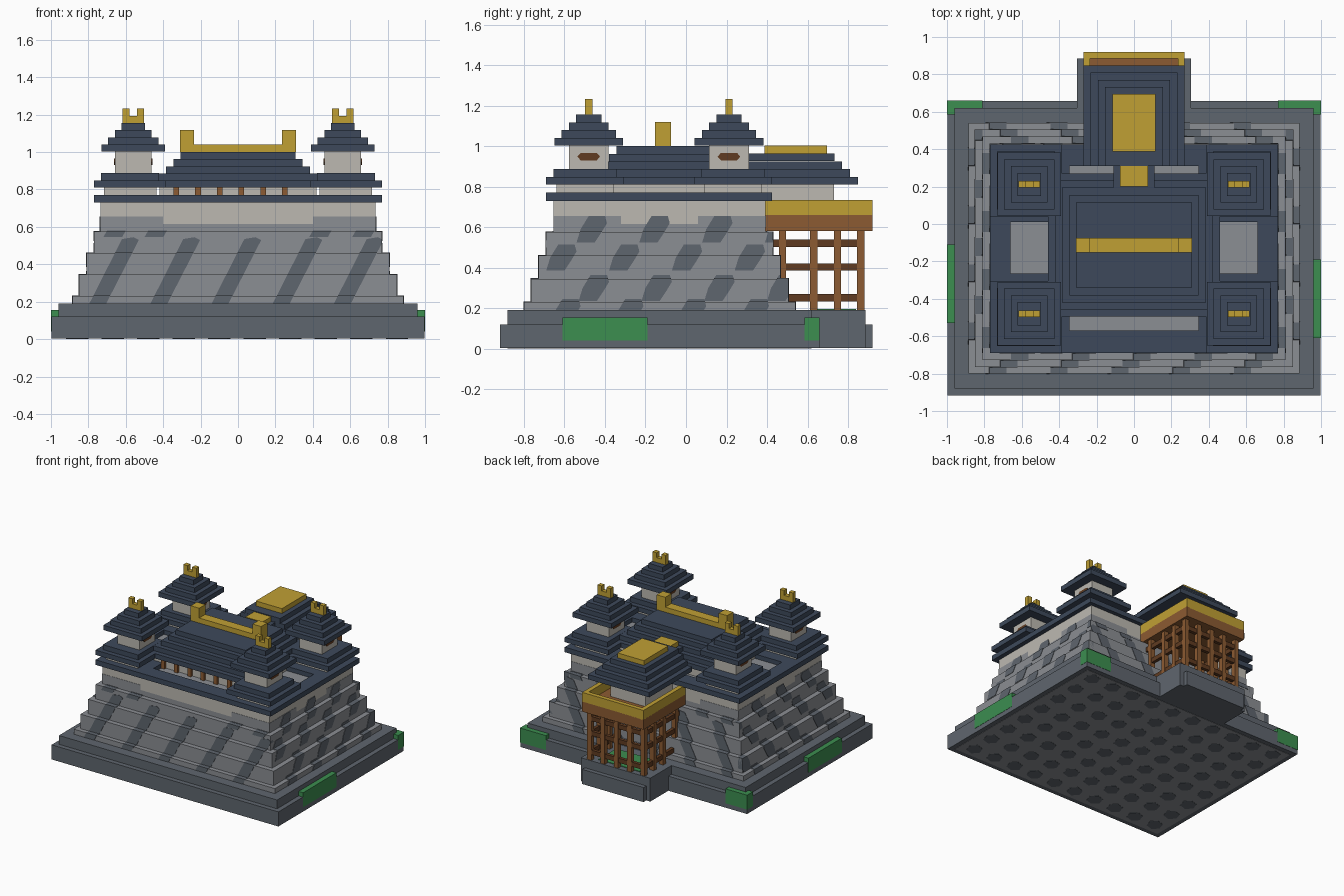
import bpy, bmesh

cube = bpy.data.objects.get("Cube")
if cube:
    bpy.data.objects.remove(cube)


def material(name, r, g, b):
    lin = [(c / 255 / 12.92) if c < 11 else ((c / 255 + 0.055) / 1.055) ** 2.4 for c in (r, g, b)]
    m = bpy.data.materials.new(name)
    m.use_nodes = True
    m.diffuse_color = (*lin, 1)
    m.node_tree.nodes["Principled BSDF"].inputs["Base Color"].default_value = (*lin, 1)
    return m


DARK = material("dark stone", 95, 102, 110)
LIGHT = material("light stone", 139, 142, 147)
PLASTER = material("plaster", 188, 185, 177)
ROOF = material("slate roof", 61, 73, 91)
GOLD = material("gold", 192, 160, 52)
WOOD = material("wood", 140, 91, 50)
BARK = material("dark wood", 96, 59, 33)
MOSS = material("moss green", 60, 142, 80)


def finish(name, mat, bm):
    bmesh.ops.recalc_face_normals(bm, faces=bm.faces)
    mesh = bpy.data.meshes.new(name)
    bm.to_mesh(mesh)
    bm.free()
    mesh.materials.append(mat)
    bpy.context.collection.objects.link(bpy.data.objects.new(name, mesh))


def boxes(name, mat, *specs):
    """Each spec is x0, x1, y0, y1, z0, z1."""
    bm = bmesh.new()
    for x0, x1, y0, y1, z0, z1 in specs:
        for v in bmesh.ops.create_cube(bm, size=1)["verts"]:
            v.co = (x1 if v.co.x > 0 else x0, y1 if v.co.y > 0 else y0, z1 if v.co.z > 0 else z0)
    finish(name, mat, bm)


def both(x0, x1, *rest):
    """A box and its mirror image across x."""
    return [(x0, x1, *rest), (-x1, -x0, *rest)]


def prism(bm, outline, place, a, b):
    """Extrude a 2D outline from depth a to depth b."""
    lo = [bm.verts.new(place(u, v, a)) for u, v in outline]
    hi = [bm.verts.new(place(u, v, b)) for u, v in outline]
    bm.faces.new(lo)
    bm.faces.new(hi)
    for i in range(len(lo)):
        j = (i + 1) % len(lo)
        bm.faces.new((lo[i], lo[j], hi[j], hi[i]))


def clip(poly, axis, limit, sign):
    """Keep the part of a convex outline on one side of a limit."""
    out = []
    for p, q in zip(poly, poly[1:] + poly[:1]):
        dp, dq = sign * (p[axis] - limit), sign * (q[axis] - limit)
        if dp >= 0:
            out.append(p)
        if dp * dq < 0:
            t = dp / (dp - dq)
            out.append(tuple(s + t * (e - s) for s, e in zip(p, q)))
    return out


def side_x(s):
    return lambda u, v, d: (s * d, u, v)


def side_y(s):
    return lambda u, v, d: (u, s * d + YC, v)


YC = -0.13

# Ground slabs with the gate landing at the back
boxes("ground_slab", DARK, (-0.998, 0.998, -0.918, 0.658, 0.004, 0.12),
      (-0.96, 0.96, -0.88, 0.62, 0.1, 0.19))
boxes("gate_landing", DARK, (-0.305, 0.305, 0.6, 0.885, 0.004, 0.19), (-0.27, 0.27, 0.8, 0.92, 0.004, 0.12))
boxes("moss_patches", MOSS, (0.95, 1, -0.61, -0.19, 0.04, 0.155), (-1, -0.95, -0.53, -0.11, 0.04, 0.155),
      (0.77, 1, 0.61, 0.66, 0.04, 0.155), (-1, -0.81, 0.61, 0.66, 0.04, 0.155),
      (0.95, 1, 0.585, 0.66, 0.04, 0.155), (-1, -0.95, 0.585, 0.66, 0.04, 0.155),
      (-0.18, 0.18, 0.62, 0.84, 0.185, 0.195))

# Spotted underside
boxes("underside", LIGHT, (-0.96, 0.96, -0.88, 0.62, 0.002, 0.006))
bm = bmesh.new()
hexagon = [(1, 0.3), (0.3, 1), (-0.7, 0.7), (-1, -0.3), (-0.3, -1), (0.7, -0.7)]
for i in range(10):
    for j in range(8):
        cx, cy = -0.86 + 0.19 * i, -0.79 + 0.19 * j
        prism(bm, [(cx + 0.06 * u, cy + 0.06 * v) for u, v in hexagon], lambda u, v, d: (u, v, d), 0, 0.004)
finish("underside_spots", DARK, bm)

# Stepped stone walls: half width, half depth, bottom, top
tiers = [(0.885, 0.67, 0.19, 0.23), (0.85, 0.635, 0.23, 0.345), (0.81, 0.597, 0.345, 0.46),
         (0.77, 0.56, 0.46, 0.575), (0.735, 0.523, 0.575, 0.615)]
boxes("stone_walls", LIGHT, *[(-hx, hx, YC - hy, YC + hy, z0 - 0.01, z1) for hx, hy, z0, z1 in tiers])
boxes("plaster_wall", PLASTER, (-0.735, 0.735, YC - 0.523, YC + 0.523, 0.615, 0.73))
boxes("stone_corners", LIGHT, *both(0.4, 0.737, -0.655, -0.32, 0.6, 0.655),
      *both(0.4, 0.737, 0.06, 0.395, 0.6, 0.655))

# Dark stones: slanted streaks on front and back, slanted blobs on the sides
streaks = [[(x, 0.18), (x + 0.09, 0.18), (x + 0.27, 0.53), (x + 0.24, 0.545), (x + 0.18, 0.535)]
           for x in [-0.8 + 0.327 * k for k in range(5)]]
streaks += [[(x, 0.545), (x + 0.1, 0.545), (x + 0.12, 0.58), (x + 0.02, 0.58)] for x in (-0.72, -0.5, 0.38, 0.61)]
blob = [(-0.07, -0.065), (0.02, -0.065), (0.05, -0.02), (0.08, 0.03), (0.07, 0.065), (-0.01, 0.065), (-0.05, 0)]
blobs = [[(y + 0.31 * k + u, z + v) for u, v in blob] for k in range(5)
         for y, z in ((-0.6, 0.18), (-0.46, 0.3), (-0.62, 0.45), (-0.47, 0.59))]
bm = bmesh.new()
for hx, hy, z0, z1 in tiers[:4] + [(0.738, 0.526, 0.575, 0.655)]:
    for outlines, place, half, mid, reach in ((streaks, side_y, hy, 0, hx), (blobs, side_x, hx, YC, hy)):
        for outline in outlines:
            part = clip(clip(outline, 1, z0 + 0.001, 1), 1, z1 + 0.003, -1)
            part = clip(clip(part, 0, mid - reach, 1), 0, mid + reach, -1)
            if len(part) > 2:
                for s in (-1, 1):
                    prism(bm, part, place(s), half - 0.04, half + 0.003)
finish("dark_stones", DARK, bm)

# Lower roof with open courts between the towers
boxes("lower_roof", ROOF, *both(0.345, 0.77, -0.69, -0.265, 0.73, 0.77), *both(0.345, 0.77, 0.01, 0.425, 0.73, 0.77),
      *both(0.66, 0.77, -0.27, 0.02, 0.73, 0.77),
      (-0.35, 0.35, -0.69, -0.57, 0.73, 0.77), (-0.35, 0.35, 0.31, 0.425, 0.73, 0.77))
boxes("court_floor", LIGHT, (-0.67, 0.67, -0.58, 0.32, 0.725, 0.735))

# Main hall
boxes("hall_wall", PLASTER, (-0.42, 0.42, -0.455, 0.23, 0.73, 0.82))
boxes("hall_posts", WOOD, *[(x - 0.015, x + 0.015, -0.475, -0.45, 0.73, 0.815)
                            for x in [-0.33 + 0.116 * k for k in range(6)]])
boxes("hall_roof", ROOF, *[(-0.46 + s, 0.46 - s, -0.495 + s, 0.27 - s, 0.81 + s, 0.848 + s)
                           for s in [0.038 * k for k in range(5)]])
boxes("hall_ridge", GOLD, (-0.31, 0.31, -0.152, -0.075, 1.0, 1.04), *both(0.235, 0.31, -0.152, -0.075, 1.0, 1.118))

# Four corner towers
roof, wall, body, crest, windows = [], [], [], [], bmesh.new()
for x in (-0.56, 0.56):
    out = 0.017 if x > 0 else -0.017
    for y, shift in ((-0.48, -0.018), (0.212, 0.02)):
        def block(h, z0, z1, w=0):
            return (x + w * out - h, x + w * out + h, y + w * shift - h, y + w * shift + h, z0, z1)
        wall.append(block(0.14, 0.77, 0.815, 1))
        roof += [block(0.193, 0.81, 0.848, 1), block(0.155, 0.848, 0.887, 1)]
        wall.append(block(0.098, 0.885, 1.005))
        roof += [block(0.17 - 0.036 * k, 1.003 + 0.038 * k, 1.041 + 0.038 * k) for k in range(4)]
        crest.append((x - 0.057, x + 0.057, y - 0.018, y + 0.018, 1.155, 1.193))
        crest += [(x + a, x + a + 0.036, y - 0.018, y + 0.018, 1.19, 1.232) for a in (-0.057, 0.021)]
        slot = [(-0.056, 0), (-0.04, -0.018), (0.04, -0.018), (0.056, 0), (0.04, 0.018), (-0.04, 0.018)]
        for s in (-1, 1):
            prism(windows, [(y + u, 0.948 + v) for u, v in slot],
                  lambda u, v, d: (x + s * d, u, v), 0.095, 0.102)
boxes("tower_walls", PLASTER, *wall)
boxes("tower_roofs", ROOF, *roof)
boxes("tower_crests", GOLD, *crest)
finish("tower_windows", BARK, windows)

# Passage from hall to gatehouse
boxes("passage_roof", ROOF, (-0.11, 0.11, 0.15, 0.33, 0.73, 0.92))
boxes("passage_ridge", GOLD, (-0.075, 0.075, 0.2, 0.31, 0.915, 0.957))

# Gatehouse: deck, parapet, room and roof
boxes("gate_deck", WOOD, (-0.27, 0.27, 0.38, 0.92, 0.58, 0.66))
boxes("gate_parapet", GOLD, *both(0.235, 0.27, 0.38, 0.92, 0.655, 0.733), (-0.24, 0.24, 0.885, 0.92, 0.655, 0.733))
boxes("gate_room", PLASTER, (-0.155, 0.155, 0.33, 0.73, 0.65, 0.815))
boxes("gate_roof", ROOF, *[(-0.27 + s, 0.27 - s, 0.31, 0.848 - s, 0.81 + s, 0.848 + s)
                           for s in [0.0385 * k for k in range(4)]])
boxes("gate_roof_cap", GOLD, (-0.115, 0.115, 0.388, 0.695, 0.96, 1.002))

# Timber lattice under the gatehouse
p = 0.018
boxes("lattice_posts", WOOD,
      *[b for y in (0.476, 0.63, 0.748, 0.863) for b in both(0.217, 0.253, y - p, y + p, 0.19, 0.59)],
      *[(x - p, x + p, 0.863 - p, 0.863 + p, 0.19, 0.59) for x in (-0.117, 0, 0.117)])
rails = []
for z in (0.252, 0.403, 0.52):
    rails += both(0.222, 0.248, 0.42, 0.878, z - p, z + p)
    rails.append((-0.25, 0.25, 0.85, 0.876, z - p, z + p))
boxes("lattice_rails", BARK, *rails)
